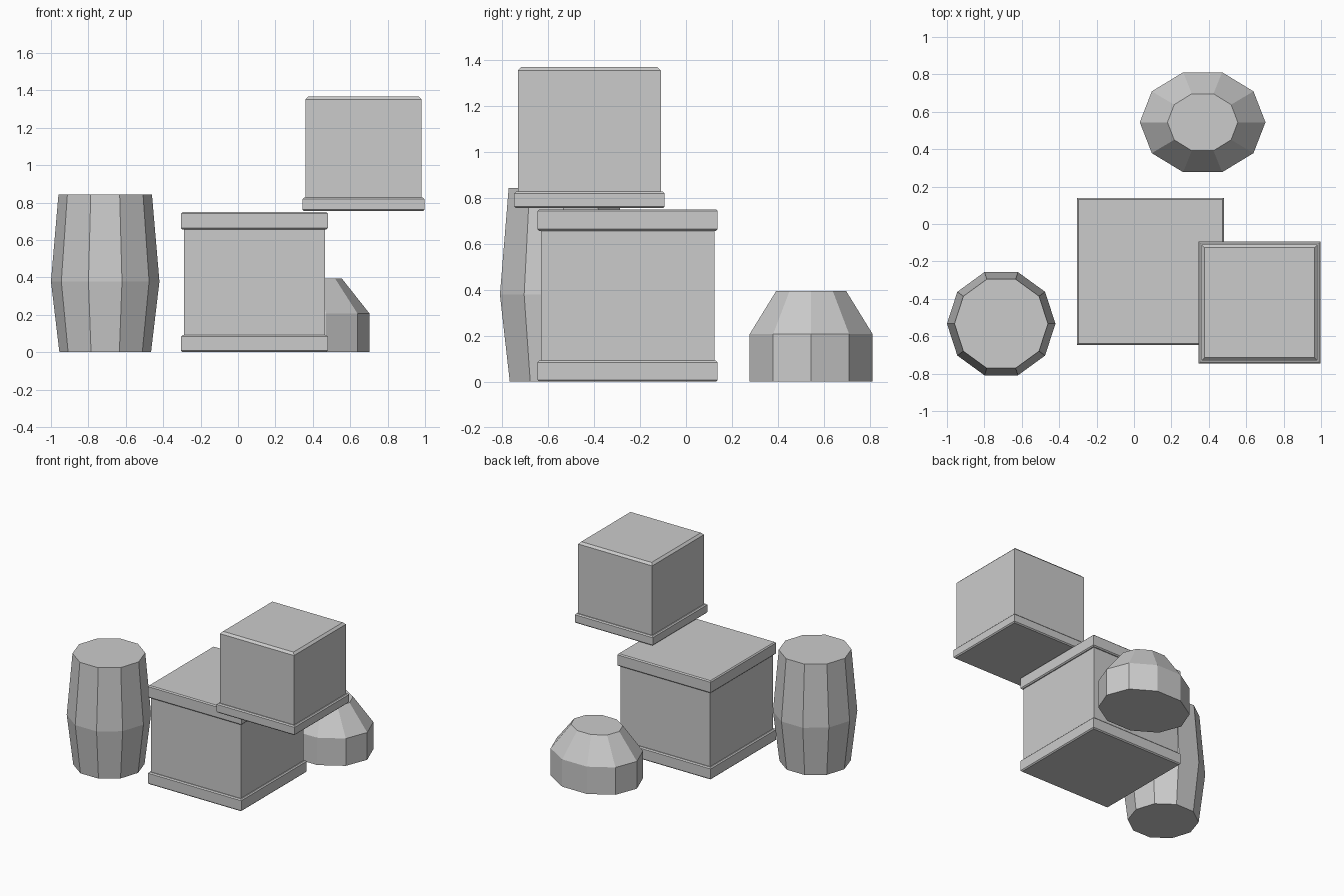
import bpy, bmesh
from math import cos, sin, pi

if "Cube" in bpy.data.objects:
    bpy.data.objects.remove(bpy.data.objects["Cube"])


def loft(name, centre, sides, rings, turn=0.0):
    """Flat-shaded closed solid from stacked rings of (x radius, y radius, z)."""
    bm = bmesh.new()
    loops = [[bm.verts.new((rx * cos(turn + 2 * pi * i / sides),
                            ry * sin(turn + 2 * pi * i / sides), z))
              for i in range(sides)] for rx, ry, z in rings]
    for low, high in zip(loops, loops[1:]):
        for i in range(sides):
            j = (i + 1) % sides
            bm.faces.new((low[i], low[j], high[j], high[i]))
    bm.faces.new(loops[0][::-1])
    bm.faces.new(loops[-1])
    mesh = bpy.data.meshes.new(name)
    bm.to_mesh(mesh)
    bm.free()
    obj = bpy.data.objects.new(name, mesh)
    obj.location = (*centre, 0)
    bpy.context.collection.objects.link(obj)
    return obj


def box(name, centre, half, z0, z1, low=0.0, top=0.0):
    """Square block with chamfered lower and upper rims."""
    profile = [(half, z0 + low), (half, z1 - top)]
    if low:
        profile.insert(0, (half - low, z0))
    if top:
        profile.append((half - top, z1))
    k = 2 ** 0.5
    return loft(name, centre, 4, [(h * k, h * k, z) for h, z in profile], pi / 4)


# Barrel with a bulging waist
loft("barrel", (-0.71, -0.533), 10,
     [(0.245, 0.245, 0), (0.29, 0.29, 0.378), (0.25, 0.25, 0.843)])

# Squat oval sack
loft("sack", (0.367, 0.544), 10,
     [(0.336, 0.281, 0), (0.336, 0.281, 0.207), (0.188, 0.16, 0.394)])

# Large crate with a trim band at the bottom and the top
large = (0.088, -0.254)
box("large_crate_body", large, 0.377, 0.005, 0.74)
box("large_crate_bottom_band", large, 0.392, 0, 0.092, 0.008, 0.008)
box("large_crate_top_band", large, 0.392, 0.655, 0.749, 0.008, 0.008)

# Small crate overhanging the corner of the large one, with a bottom band only
small = (0.671, -0.42)
box("small_crate_body", small, 0.311, 0.76, 1.368, 0, 0.016)
box("small_crate_bottom_band", small, 0.327, 0.754, 0.826, 0.008, 0.008)
